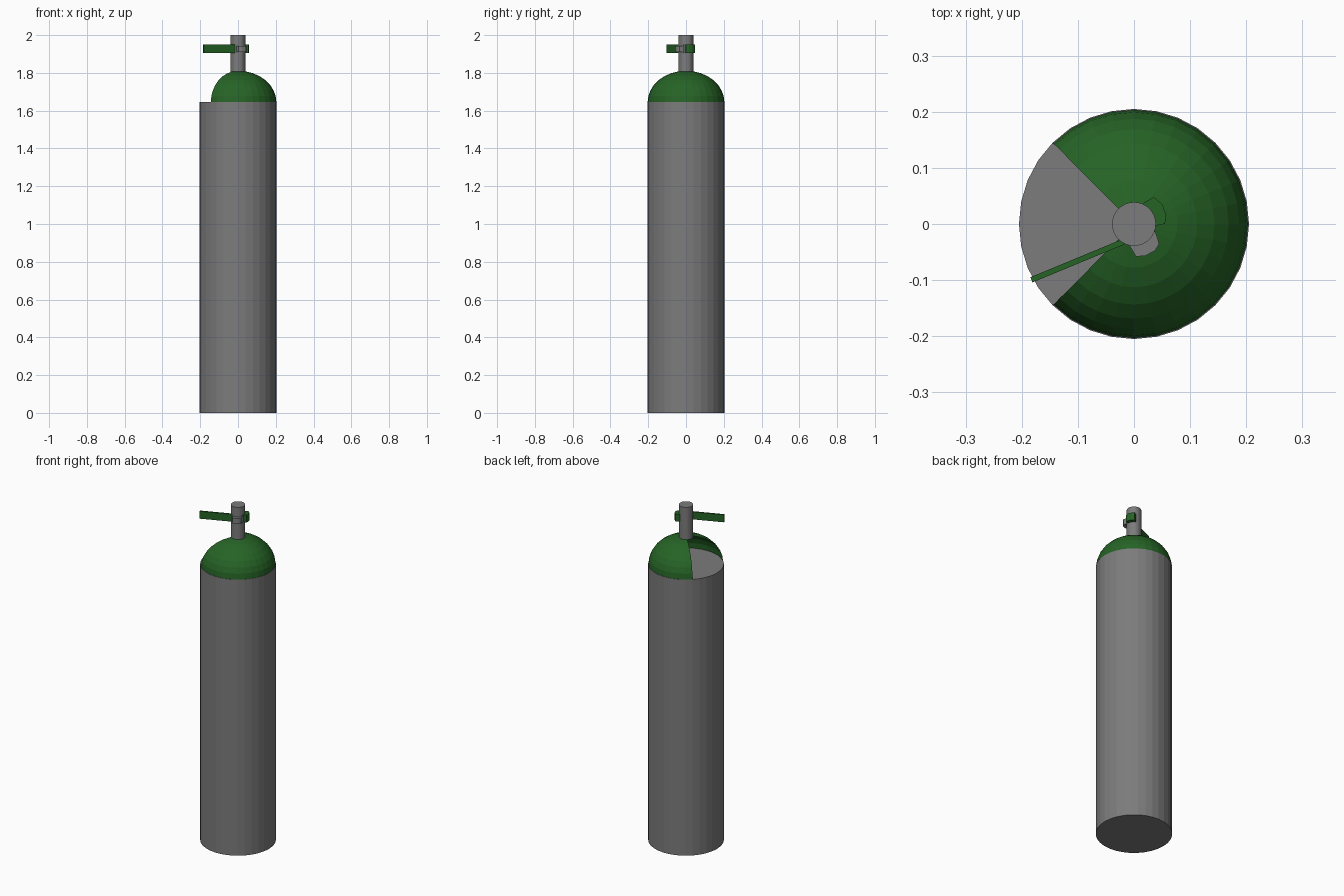
import bpy, math

if "Cube" in bpy.data.objects:
    bpy.data.objects.remove(bpy.data.objects["Cube"])


def material(name, rgb):
    m = bpy.data.materials.new(name)
    m.diffuse_color = (*rgb, 1)
    m.use_nodes = True
    m.node_tree.nodes["Principled BSDF"].inputs["Base Color"].default_value = m.diffuse_color
    return m


GREY = material("steel grey", (0.2, 0.2, 0.2))
GREEN = material("dark green", (0.019, 0.125, 0.019))


def build(name, verts, faces, mat):
    me = bpy.data.meshes.new(name)
    me.from_pydata(verts, [], faces)
    me.materials.append(mat)
    ob = bpy.data.objects.new(name, me)
    bpy.context.collection.objects.link(ob)
    return ob


def prism(name, outline, z0, z1, mat):
    """Extrude a counter-clockwise outline from z0 to z1."""
    n = len(outline)
    verts = [(x, y, z) for z in (z0, z1) for x, y in outline]
    faces = [(i, (i + 1) % n, n + (i + 1) % n, n + i) for i in range(n)]
    faces += [tuple(reversed(range(n))), tuple(range(n, 2 * n))]
    return build(name, verts, faces, mat)


def circle(r, n=32):
    return [(r * math.cos(2 * math.pi * i / n), r * math.sin(2 * math.pi * i / n))
            for i in range(n)]


# tank body and neck
prism("tank_body", circle(0.205), 0, 1.646, GREY)
prism("valve_neck", circle(0.039), 1.806, 2.0, GREY)

# open dome shell: 24 of 32 segments, the gap faces -x
SEG, RINGS = 24, 8
verts, faces = [], []
for k in range(RINGS):
    t = k * math.pi / 2 / RINGS
    for i in range(SEG + 1):
        a = math.radians(-135 + 11.25 * i)
        r = 0.203 * math.cos(t)
        verts.append((r * math.cos(a), r * math.sin(a), 1.646 + 0.165 * math.sin(t)))
verts.append((0, 0, 1.811))
w = SEG + 1
for i in range(SEG):
    for k in range(RINGS - 1):
        faces.append((k * w + i, k * w + i + 1, (k + 1) * w + i + 1, (k + 1) * w + i))
    faces.append(((RINGS - 1) * w + i, (RINGS - 1) * w + i + 1, len(verts) - 1))
build("tank_dome", verts, faces, GREEN)

# valve parts, drawn in a plan turned by 22.5 degrees
C, S = math.cos(math.radians(22.5)), math.sin(math.radians(22.5))


def turned(points):
    return [(C * u - S * v, S * u + C * v) for u, v in points]


prism("valve_handle", turned([(-0.207, -0.027), (0.03, -0.027), (0.03, -0.017), (-0.207, -0.017)]),
      1.906, 1.95, GREEN)
prism("handle_head", turned([(0.02, -0.018), (0.037, -0.018), (0.051, -0.021), (0.059, -0.008),
                             (0.06, 0.013), (0.051, 0.031), (0.034, 0.029), (0.02, 0.025)]),
      1.906, 1.95, GREEN)
prism("valve_outlet", turned([(-0.022, -0.02), (-0.022, -0.034), (-0.019, -0.055), (-0.003, -0.06),
                              (0.016, -0.0585), (0.028, -0.05), (0.03, -0.027), (0.025, -0.02)]),
      1.91, 1.943, GREY)
